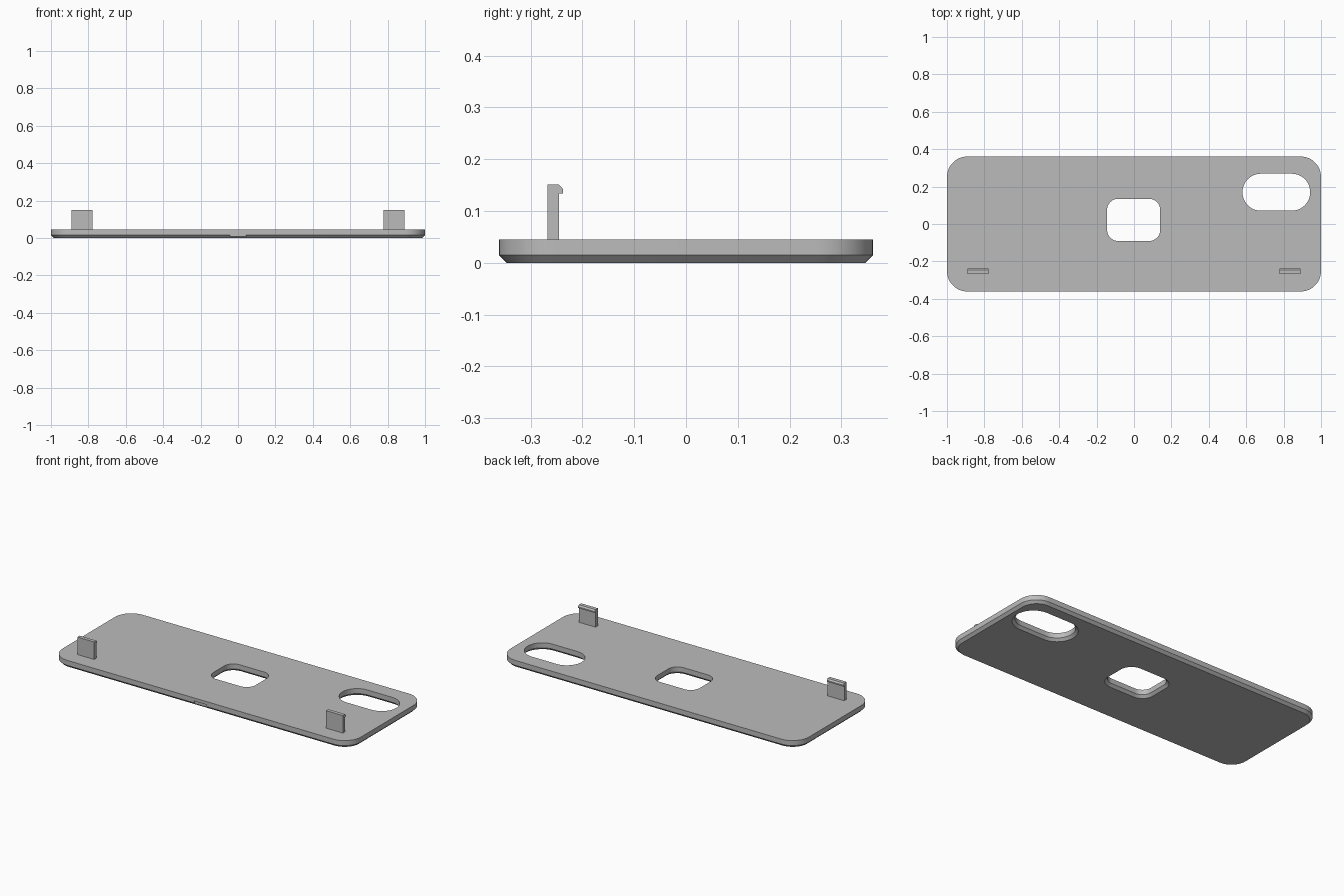
import bpy
import bmesh
from math import cos, sin, pi, radians

if "Cube" in bpy.data.objects:
    bpy.data.objects.remove(bpy.data.objects["Cube"])

# One grey plastic for the whole part
grey = bpy.data.materials.new("grey plastic")
grey.use_nodes = True
colour = (0.5, 0.5, 0.5, 1)
grey.diffuse_color = colour
grey.node_tree.nodes["Principled BSDF"].inputs["Base Color"].default_value = colour

THICK = 0.045
CHAMFER = 0.015


def rounded_outline(cx, cy, hx, hy, r, steps=12):
    """Counter-clockwise rounded rectangle."""
    points = []
    for q, (sx, sy) in enumerate([(1, 1), (-1, 1), (-1, -1), (1, -1)]):
        for i in range(steps + 1):
            a = (q + i / steps) * pi / 2
            points.append((cx + sx * (hx - r) + r * cos(a),
                           cy + sy * (hy - r) + r * sin(a)))
    return points


def loft(name, rings):
    """Closed solid through matching rings of 3D points."""
    bm = bmesh.new()
    loops = [[bm.verts.new(p) for p in ring] for ring in rings]
    for low, high in zip(loops, loops[1:]):
        n = len(low)
        for i in range(n):
            j = (i + 1) % n
            bm.faces.new((low[i], low[j], high[j], high[i]))
    bm.faces.new(loops[0][::-1])
    bm.faces.new(loops[-1])
    bmesh.ops.remove_doubles(bm, verts=bm.verts, dist=1e-5)
    bmesh.ops.recalc_face_normals(bm, faces=bm.faces)
    mesh = bpy.data.meshes.new(name)
    bm.to_mesh(mesh)
    bm.free()
    mesh.materials.append(grey)
    obj = bpy.data.objects.new(name, mesh)
    bpy.context.collection.objects.link(obj)
    return obj


def rounded_solid(name, cx, cy, hx, hy, r, levels):
    """Rounded block; levels are (height, outward growth) pairs."""
    return loft(name, [[(x, y, z) for x, y in
                        rounded_outline(cx, cy, hx + g, hy + g, r + g)]
                       for z, g in levels])


def activate(obj):
    bpy.ops.object.select_all(action='DESELECT')
    obj.select_set(True)
    bpy.context.view_layer.objects.active = obj


def cut(target, cutter):
    cutter.hide_render = True
    mod = target.modifiers.new("cut", 'BOOLEAN')
    mod.operation = 'DIFFERENCE'
    mod.solver = 'EXACT'
    mod.object = cutter
    activate(target)
    bpy.ops.object.modifier_apply(modifier=mod.name)
    bpy.data.objects.remove(cutter)


# Cover plate with a chamfered underside edge
plate = rounded_solid("cover_plate", 0, 0, 1, 0.361, 0.11,
                      [(0, -CHAMFER), (CHAMFER, 0), (THICK, 0)])

# Centre window and corner slot, both flared underneath
flare = [(-0.01, CHAMFER + 0.01), (CHAMFER, 0), (THICK + 0.02, 0)]
cut(plate, rounded_solid("window_cutter", -0.002, 0.022, 0.142, 0.113, 0.06, flare))
cut(plate, rounded_solid("slot_cutter", 0.761, 0.17, 0.181, 0.099, 0.0985, flare))

# Shallow pry notch in the front edge
cut(plate, loft("notch_cutter", [[(x, y, z) for x, y in
    [(-0.043, -0.4), (0.043, -0.4), (0.043, -0.354), (-0.043, -0.354)]]
    for z in (-0.01, 0.026)]))

# Snap hooks standing near the front edge
hook_profile = [(-0.267, THICK - 0.005), (-0.245, THICK - 0.005), (-0.245, 0.134),
                (-0.237, 0.134), (-0.237, 0.142), (-0.245, 0.151), (-0.267, 0.151)]
for side, label in ((1, "left"), (-1, "right")):
    loft(label + "_snap_hook", [[(side * x, y, z) for y, z in hook_profile]
                                for x in (0.777, 0.889)])

activate(plate)
bpy.ops.object.shade_smooth_by_angle(angle=radians(30))
